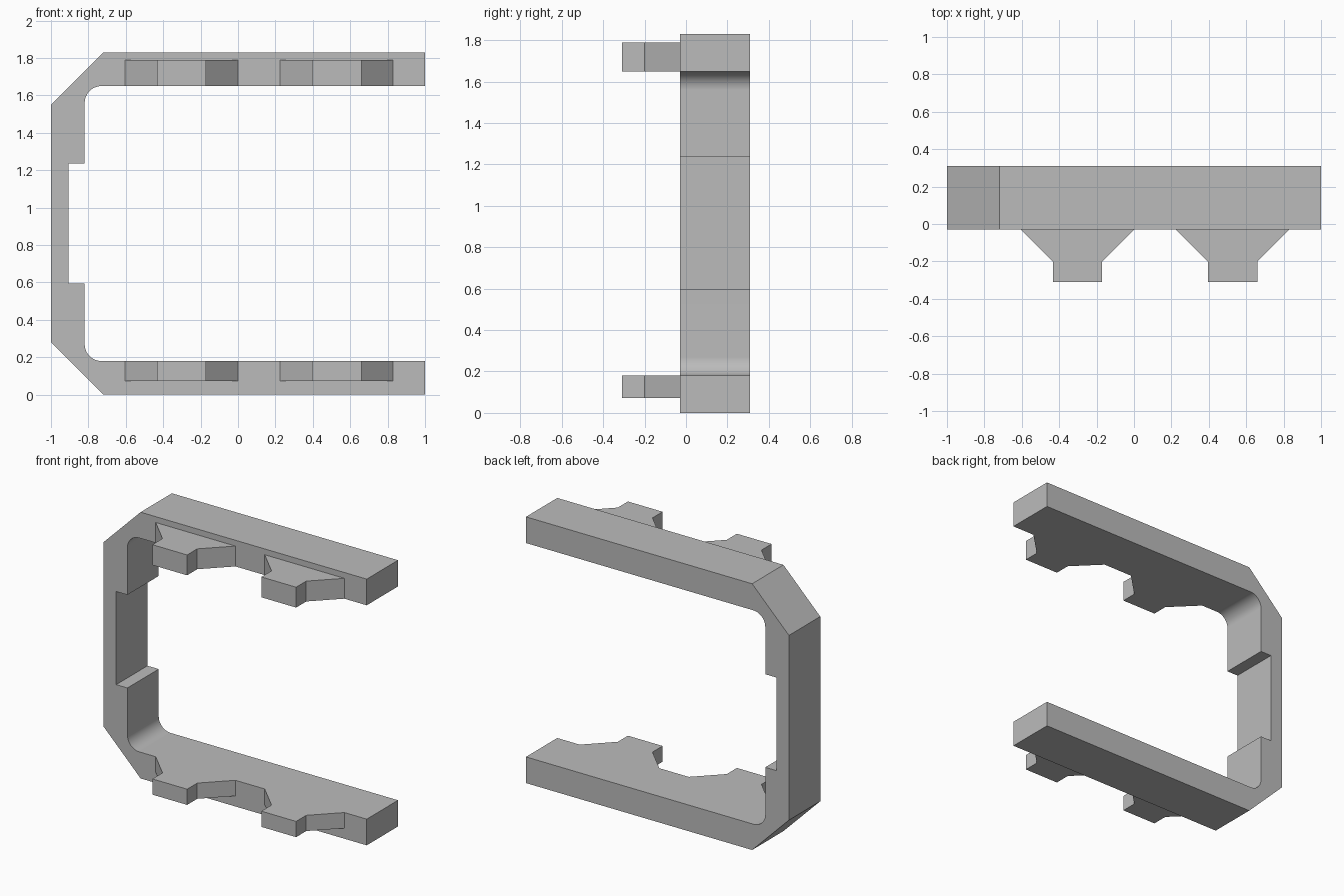
import bpy, bmesh
from math import sin, cos, pi, radians

if "Cube" in bpy.data.objects:
    bpy.data.objects.remove(bpy.data.objects["Cube"])

HEIGHT = 1.83
ARM = 0.18               # arm thickness
FRONT, BACK = -0.03, 0.31

grey = bpy.data.materials.new("plain grey")
grey.use_nodes = True
colour = (0.5, 0.5, 0.5, 1)
grey.diffuse_color = colour
grey.node_tree.nodes["Principled BSDF"].inputs["Base Color"].default_value = colour


def prism(name, points, direction):
    """Closed solid: a flat outline pushed along a direction."""
    bm = bmesh.new()
    face = bm.faces.new([bm.verts.new(p) for p in points])
    new = bmesh.ops.extrude_face_region(bm, geom=[face])["geom"]
    bmesh.ops.translate(bm, vec=direction,
                        verts=[v for v in new if isinstance(v, bmesh.types.BMVert)])
    bmesh.ops.recalc_face_normals(bm, faces=bm.faces)
    mesh = bpy.data.meshes.new(name)
    bm.to_mesh(mesh)
    bm.free()
    mesh.materials.append(grey)
    obj = bpy.data.objects.new(name, mesh)
    bpy.context.collection.objects.link(obj)
    return obj


# C-shaped frame: lower half outline, mirrored about mid height
radius, steps = 0.09, 10
wall = -0.82
lower = [(-1, 0.28), (-0.72, 0), (1, 0), (1, ARM)]
for i in range(steps + 1):
    a = pi / 2 * i / steps
    lower.append((wall + radius - radius * sin(a), ARM + radius - radius * cos(a)))
lower += [(wall, 0.595), (-0.905, 0.595)]
outline = lower + [(x, HEIGHT - z) for x, z in reversed(lower)]
frame = prism("frame", [(x, FRONT, z) for x, z in outline], (0, BACK - FRONT, 0))

# Smooth inner corners, sharp everywhere else
bpy.ops.object.select_all(action='DESELECT')
frame.select_set(True)
bpy.context.view_layer.objects.active = frame
bpy.ops.object.shade_smooth_by_angle(angle=radians(30))
weighted = frame.modifiers.new("even shading", 'WEIGHTED_NORMAL')
weighted.keep_sharp = True

# Tapered tabs on the front of both arms
tab = [(-0.303, FRONT), (-0.132, -0.2), (-0.132, -0.31),
       (0.132, -0.31), (0.132, -0.2), (0.303, FRONT)]
for level, bottom, top in (("lower", 0.072, ARM), ("upper", HEIGHT - ARM, 1.79)):
    for side, centre in (("right", -0.302), ("left", 0.527)):
        prism(f"{level}_{side}_tab", [(centre + x, y, bottom) for x, y in tab],
              (0, 0, top - bottom))
